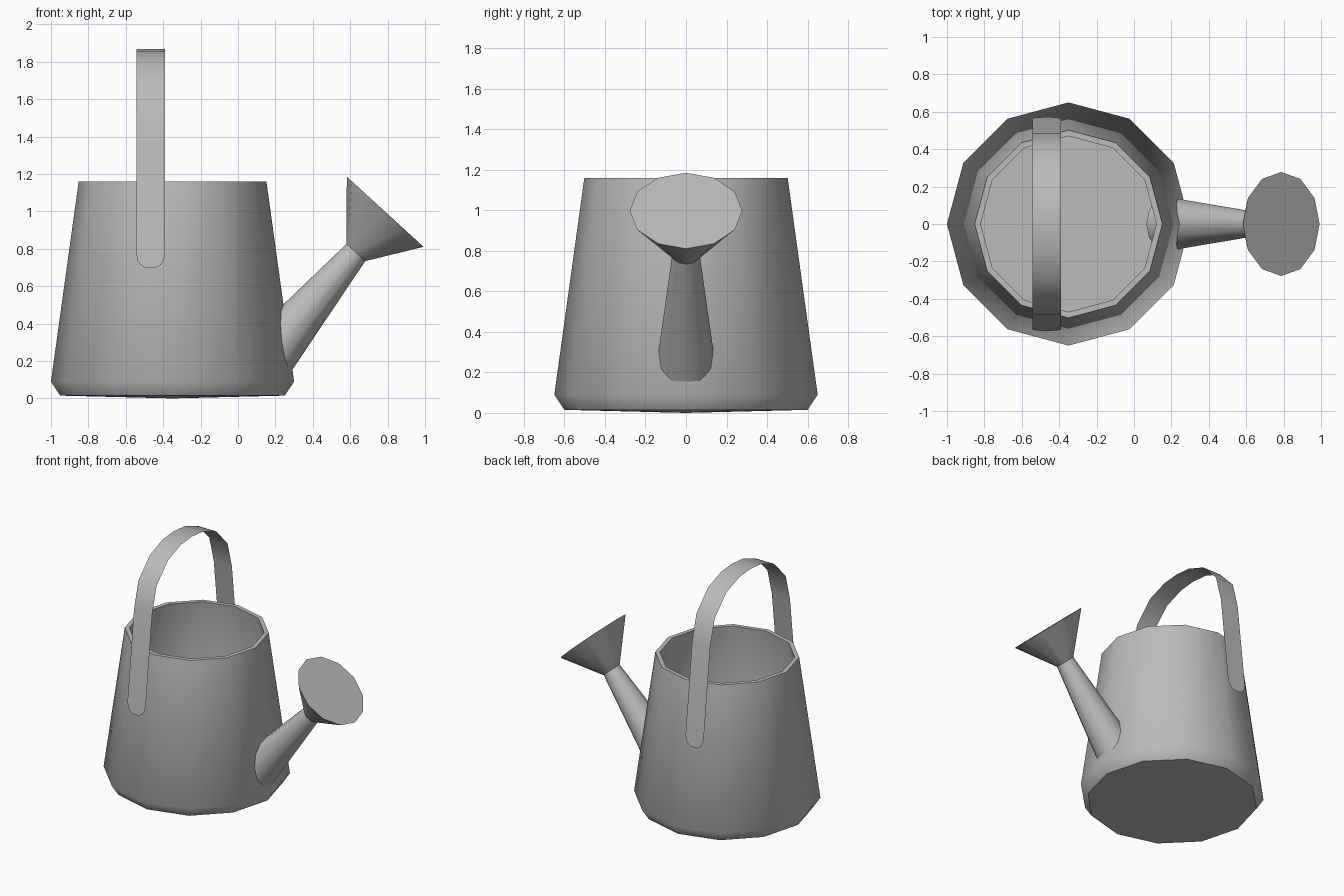
import bpy
import bmesh
import math
from mathutils import Vector

old = bpy.data.objects.get("Cube")
if old:
    bpy.data.objects.remove(old, do_unlink=True)

SIDES = 12

metal = bpy.data.materials.new("grey metal")
metal.use_nodes = True
colour = (0.5, 0.5, 0.5, 1)
metal.diffuse_color = colour
metal.node_tree.nodes["Principled BSDF"].inputs["Base Color"].default_value = colour


def finish(bm, name, angle):
    """Turn a bmesh into a smooth-shaded object with sharp corners kept."""
    bmesh.ops.remove_doubles(bm, verts=bm.verts, dist=0.0005)
    bmesh.ops.recalc_face_normals(bm, faces=bm.faces)
    mesh = bpy.data.meshes.new(name)
    bm.to_mesh(mesh)
    bm.free()
    mesh.materials.append(metal)
    obj = bpy.data.objects.new(name, mesh)
    bpy.context.collection.objects.link(obj)
    bpy.ops.object.select_all(action="DESELECT")
    obj.select_set(True)
    bpy.context.view_layer.objects.active = obj
    bpy.ops.object.shade_smooth_by_angle(angle=math.radians(angle))
    return obj


def loft(name, rings, across, angle, caps=True):
    """Join rings given as (centre x, centre z, radius), tilted along 'across'."""
    bm = bmesh.new()
    across, side = Vector(across).normalized(), Vector((0, 1, 0))
    loops = []
    for x, z, r in rings:
        turns = [2 * math.pi * i / SIDES for i in range(SIDES)]
        loops.append([bm.verts.new(Vector((x, 0, z)) + r * (math.cos(t) * across + math.sin(t) * side))
                      for t in turns])
    for a, b in zip(loops, loops[1:]):
        for i in range(SIDES):
            j = (i + 1) % SIDES
            bm.faces.new((a[i], a[j], b[j], b[i]))
    if caps:
        bm.faces.new(loops[0])
        bm.faces.new(loops[-1])
    return finish(bm, name, angle)


# Tapered can: underside, outer wall, rim, inner wall and floor
can_profile = [(0, 0), (0.60, 0.015), (0.65, 0.09), (0.502, 1.16),
               (0.47, 1.16), (0.615, 0.10), (0.58, 0.045), (0, 0.045)]
loft("can_body", [(-0.35, z, r) for r, z in can_profile], (1, 0, 0), 45, caps=False)

# Spout and flared rose share one tilt
tilt = (0.739, 0, -0.675)
neck = (0.63, 0.78, 0.068)
loft("spout", [(0.173, 0.235, 0.145), neck], tilt, 35)
loft("spout_rose", [neck, (0.787, 0.998, 0.278)], tilt, 35)

# Strap handle: rows of (y, z, half width) from the rounded tip to the crown
half = [(0.571, 0.697, 0.025), (0.569, 0.715, 0.055), (0.566, 0.742, 0.071),
        (0.562, 0.775, 0.077), (0.483, 1.454, 0.077), (0.430, 1.652, 0.077),
        (0.290, 1.796, 0.077), (0.133, 1.855, 0.077), (0, 1.867, 0.077)]
rows = half + [(-y, z, w) for y, z, w in reversed(half[:-1])]
bm = bmesh.new()
pairs = [[bm.verts.new((-0.467 + s * w, y, z)) for s in (-1, 1)] for y, z, w in rows]
for a, b in zip(pairs, pairs[1:]):
    bm.faces.new((a[0], a[1], b[1], b[0]))
strip = bmesh.ops.solidify(bm, geom=bm.faces[:], thickness=0.02)

# Keep the outside of the strap on the drawn path
top = max(v.co.z for v in bm.verts)
if top > 1.875:
    bm.free()
    bm = bmesh.new()
    pairs = [[bm.verts.new((-0.467 + s * w, y, z)) for s in (-1, 1)] for y, z, w in rows]
    for a, b in zip(pairs, pairs[1:]):
        bm.faces.new((a[0], b[0], b[1], a[1]))
    bmesh.ops.solidify(bm, geom=bm.faces[:], thickness=0.02)
finish(bm, "strap_handle", 35)
